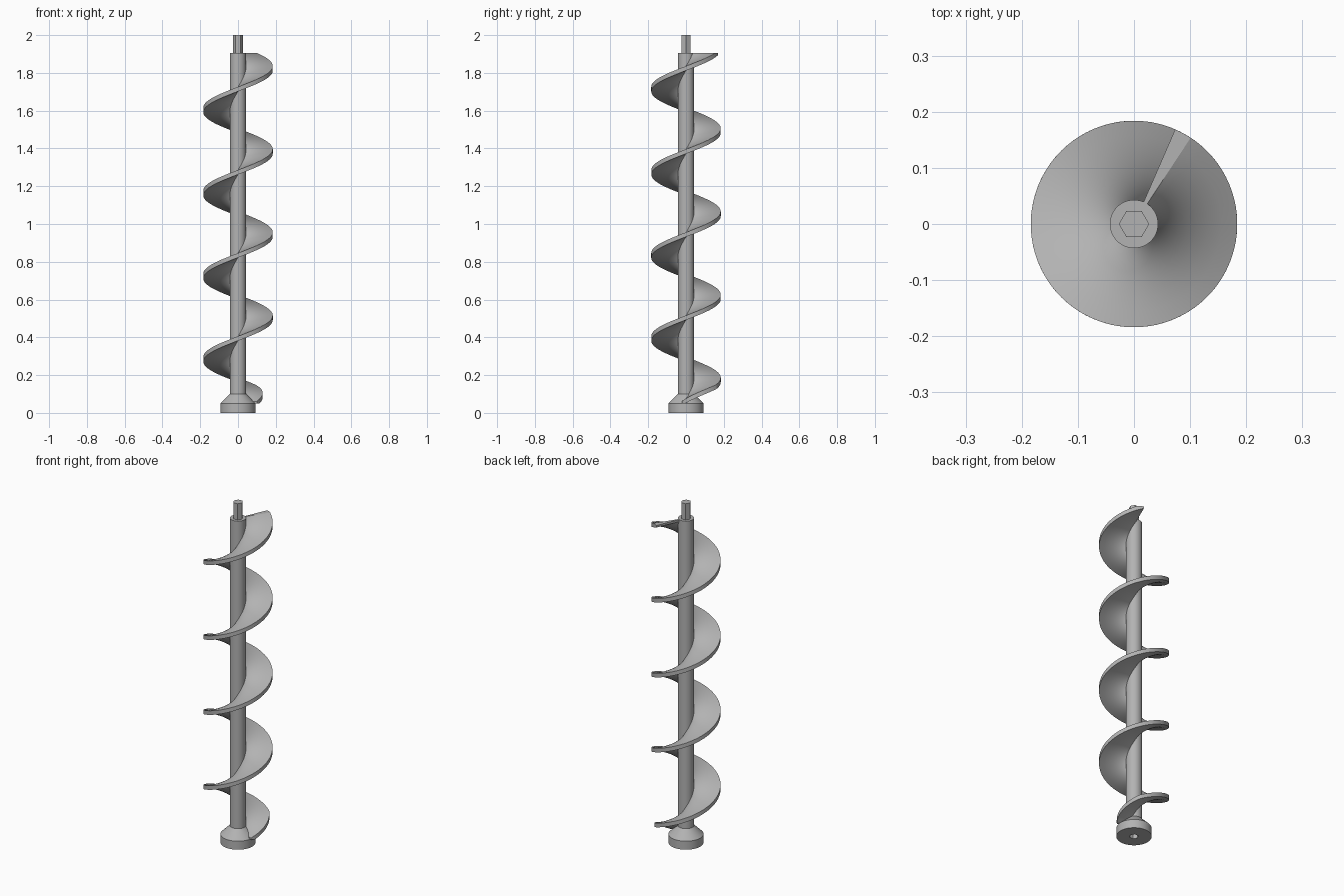
import bpy
import bmesh
from math import sin, cos, pi, radians, tau

cube = bpy.data.objects.get("Cube")
if cube:
    bpy.data.objects.remove(cube, do_unlink=True)

# Single steel colour
STEEL = (0.45, 0.45, 0.45, 1.0)
steel = bpy.data.materials.new("steel_grey")
steel.use_nodes = True
steel.diffuse_color = STEEL
steel.node_tree.nodes["Principled BSDF"].inputs["Base Color"].default_value = STEEL

SIDES = 60
SHAFT_TOP = 1.905
SHAFT_R = 0.043


def finish(name, bm):
    bmesh.ops.remove_doubles(bm, verts=bm.verts, dist=1e-6)
    bmesh.ops.recalc_face_normals(bm, faces=bm.faces)
    mesh = bpy.data.meshes.new(name)
    bm.to_mesh(mesh)
    bm.free()
    mesh.materials.append(steel)
    obj = bpy.data.objects.new(name, mesh)
    bpy.context.collection.objects.link(obj)
    bpy.ops.object.select_all(action="DESELECT")
    obj.select_set(True)
    bpy.context.view_layer.objects.active = obj
    bpy.ops.object.shade_smooth_by_angle(angle=radians(18))
    return obj


def skin(bm, rows, closed):
    """Join consecutive rows of vertices with quads, then cap both ends."""
    for a, b in zip(rows, rows[1:]):
        n = len(a)
        for i in range(n if closed else n - 1):
            j = (i + 1) % n
            bm.faces.new((a[i], a[j], b[j], b[i]))
    bm.faces.new(rows[0])
    bm.faces.new(rows[-1])


def turned(name, profile):
    """Stack round or hexagonal rings given as (radius, height, shape)."""
    bm = bmesh.new()
    rows = []
    for r, z, shape in profile:
        row = []
        for i in range(SIDES):
            a = tau * i / SIDES
            k = cos(pi / 6) / cos(a % (pi / 3) - pi / 6) if shape == "hex" else 1
            row.append(bm.verts.new((r * k * cos(a), r * k * sin(a), z)))
        rows.append(row)
    skin(bm, rows, True)
    return finish(name, bm)


# Flared foot with a hexagonal socket underneath
turned("socket_foot", [
    (0.024, 0.09, "hex"), (0.024, 0, "hex"),
    (0.093, 0, "round"), (0.093, 0.05, "round"), (SHAFT_R, 0.1, "round"),
])

# Straight core and the hexagonal drive on top
turned("core_shaft", [(SHAFT_R, 0.095, "round"), (SHAFT_R, SHAFT_TOP, "round")])
turned("hex_drive", [(0.027, SHAFT_TOP - 0.01, "hex"), (0.027, 2.0, "hex")])


def spiral_blade():
    """Right-handed screw blade, tapered at the start and trimmed level at both ends."""
    pitch, half, z_zero = 0.44, 0.012, 0.064
    inner, outer, columns = 0.035, 0.184, 10
    start, step, count = -12.5, 4.9, 310
    bm = bmesh.new()
    rows = []
    for i in range(count + 1):
        deg = start + i * step
        a = radians(deg)
        mid = z_zero + pitch * deg / 360
        rim = min(outer, 0.105 + 0.079 * (deg + 10) / 70)
        radii = [inner * (rim / inner) ** (c / columns) for c in range(columns + 1)]
        section = [(r, mid - half) for r in radii]
        section += [(r, mid + half) for r in reversed(radii)]
        rows.append([
            bm.verts.new((r * cos(a), r * sin(a), min(max(z, 0.05), SHAFT_TOP)))
            for r, z in section
        ])
    skin(bm, rows, True)
    return finish("spiral_blade", bm)


spiral_blade()
